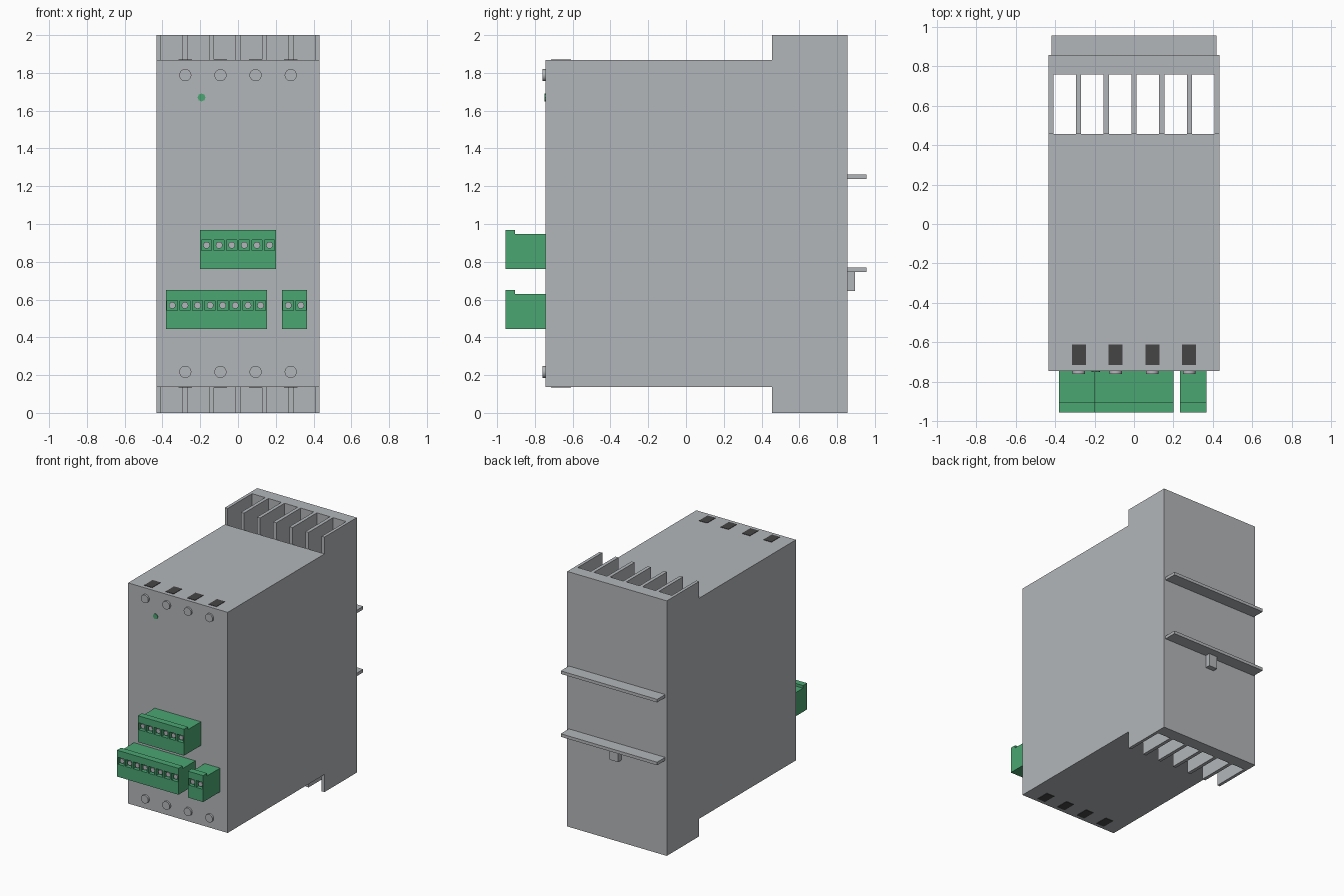
import bpy, bmesh
from math import radians
from mathutils import Matrix, Vector

old = bpy.data.objects.get("Cube")
if old:
    bpy.data.objects.remove(old, do_unlink=True)


def material(name, rgb):
    m = bpy.data.materials.new(name)
    m.use_nodes = True
    m.diffuse_color = (*rgb, 1)
    bsdf = next(n for n in m.node_tree.nodes if n.type == 'BSDF_PRINCIPLED')
    bsdf.inputs["Base Color"].default_value = (*rgb, 1)
    bsdf.inputs["Roughness"].default_value = 0.6
    return m


GREY = material("housing grey", (0.45, 0.47, 0.49))
GREEN = material("terminal green", (0.07, 0.38, 0.17))
DARK = material("vent dark grey", (0.06, 0.06, 0.06))


def finish(name, bm, mat):
    bmesh.ops.recalc_face_normals(bm, faces=bm.faces)
    me = bpy.data.meshes.new(name)
    bm.to_mesh(me)
    bm.free()
    me.materials.append(mat)
    ob = bpy.data.objects.new(name, me)
    bpy.context.collection.objects.link(ob)
    return ob


def prism(points, direction):
    """Closed prism: a flat outline pushed along a direction."""
    bm = bmesh.new()
    face = bm.faces.new([bm.verts.new(p) for p in points])
    new = bmesh.ops.extrude_face_region(bm, geom=[face], use_keep_orig=True)["geom"]
    bmesh.ops.translate(bm, vec=direction,
                        verts=[v for v in new if isinstance(v, bmesh.types.BMVert)])
    bmesh.ops.recalc_face_normals(bm, faces=bm.faces)
    return bm


def box(name, x, y, z, mat):
    outline = [(x[0], y[0], z[0]), (x[1], y[0], z[0]), (x[1], y[1], z[0]), (x[0], y[1], z[0])]
    return finish(name, prism(outline, (0, 0, z[1] - z[0])), mat)


def knob(name, x, z, radius, y0, y1, mat, sides=24):
    """Cylinder lying along y."""
    bm = bmesh.new()
    place = Matrix.Translation((x, (y0 + y1) / 2, z)) @ Matrix.Rotation(radians(90), 4, 'X')
    bmesh.ops.create_cone(bm, cap_ends=True, segments=sides, radius1=radius,
                          radius2=radius, depth=y1 - y0, matrix=place)
    ob = finish(name, bm, mat)
    bpy.context.view_layer.objects.active = ob
    ob.select_set(True)
    bpy.ops.object.shade_smooth_by_angle(angle=radians(35))
    ob.select_set(False)


HALF, FRONT, STEP, BACK = 0.432, -0.745, 0.455, 0.855
LOW, HIGH = 0.138, 1.868

# Main housing
box("housing", (-HALF, HALF), (FRONT, STEP), (LOW, HIGH), GREY)

# Rear section: a comb outline whose open channels run the full height
CELLS, RIB, WALL, CHANNEL_BACK = 6, 0.027, 0.024, 0.758
cell = (2 * (HALF - WALL) - (CELLS - 1) * RIB) / CELLS
comb = [(HALF, BACK, 0), (-HALF, BACK, 0), (-HALF, STEP, 0)]
for i in range(CELLS):
    a = -HALF + WALL + i * (cell + RIB)
    b = a + cell
    comb += [(a, STEP, 0), (a, CHANNEL_BACK, 0), (b, CHANNEL_BACK, 0), (b, STEP, 0)]
comb.append((HALF, STEP, 0))
finish("rear_ribbed_section", prism(comb, (0, 0, 2)), GREY)

# Mounting rails and clip on the back
box("upper_rail", (-0.418, 0.418), (BACK, 0.955), (1.238, 1.262), GREY)
box("lower_rail", (-0.418, 0.418), (BACK, 0.955), (0.745, 0.769), GREY)
box("rail_clip", (-0.037, 0.037), (BACK, 0.895), (0.645, 0.745), GREY)

# Front screws, with a vent above and below each one
for i in range(4):
    x = -0.279 + i * 0.186
    for level, z, edge in (("upper", 1.788, HIGH), ("lower", 0.217, LOW)):
        knob(f"{level}_screw_{i + 1}", x, z, 0.032, -0.76, FRONT, GREY)
        box(f"{level}_vent_{i + 1}", (x - 0.035, x + 0.035), (-0.715, -0.61),
            (edge - 0.003, edge + 0.003), DARK)

# Indicator light
knob("indicator_light", -0.193, 1.67, 0.021, -0.75, FRONT, GREEN, 8)

PITCH, NOSE = 0.0667, -0.955


def terminal_block(name, x0, z0, poles):
    """Stepped block with a square screw pocket for each pole."""
    top, shelf, lip, centre = z0 + 0.207, z0 + 0.186, -0.905, z0 + 0.126
    side = [(NOSE, z0), (FRONT, z0), (FRONT, shelf), (lip, shelf), (lip, top), (NOSE, top)]
    bm = prism([(x0, y, z) for y, z in side], (poles * PITCH, 0, 0))
    cuts = [((x0 + i * PITCH, 0, 0), (1, 0, 0)) for i in range(1, poles)]
    cuts += [((0, 0, centre + s * PITCH / 2), (0, 0, 1)) for s in (-1, 1)]
    for point, normal in cuts:
        bmesh.ops.bisect_plane(bm, geom=bm.verts[:] + bm.edges[:] + bm.faces[:],
                               plane_co=point, plane_no=normal)
    bm.normal_update()
    pockets = [f for f in bm.faces if f.normal.y < -0.9
               and abs(f.calc_center_median().y - NOSE) < 0.001
               and abs(f.calc_center_median().z - centre) < 0.005]
    bmesh.ops.inset_individual(bm, faces=pockets, thickness=0.009)
    for f in pockets:
        floor = bmesh.ops.extrude_discrete_faces(bm, faces=[f])["faces"][0]
        bmesh.ops.translate(bm, verts=floor.verts[:], vec=Vector((0, 0.03, 0)))
    finish(name, bm, GREEN)
    for i in range(poles):
        knob(f"{name}_screw_{i + 1}", x0 + (i + 0.5) * PITCH, centre, 0.018,
             NOSE + 0.012, NOSE + 0.03, GREY, 16)


# Plug-in terminal blocks
terminal_block("upper_terminal", -0.2, 0.762, 6)
terminal_block("lower_wide_terminal", -0.381, 0.443, 8)
terminal_block("lower_small_terminal", 0.233, 0.443, 2)
